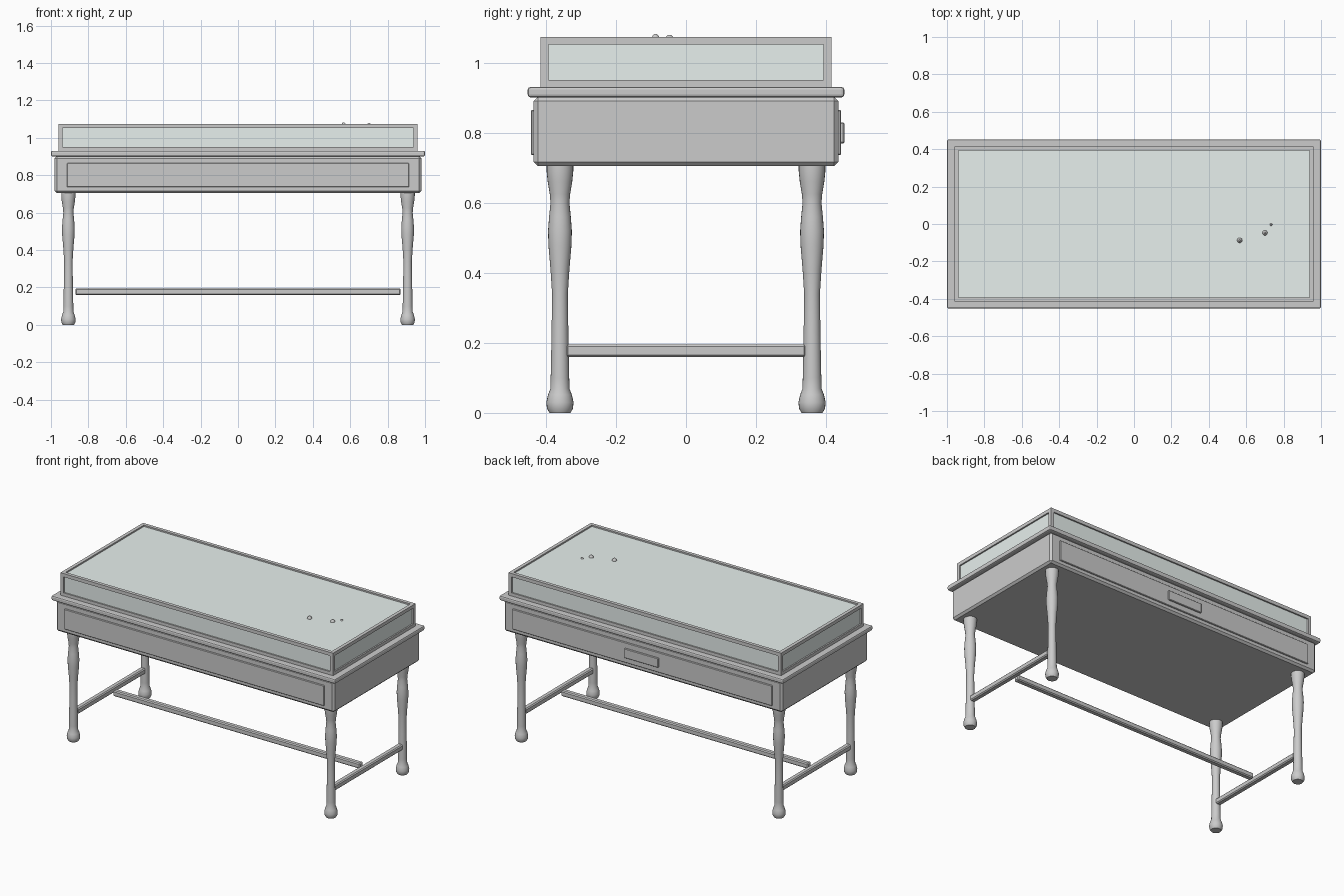
import bpy, bmesh, math
from mathutils import Matrix

if "Cube" in bpy.data.objects:
    bpy.data.objects.remove(bpy.data.objects["Cube"])


def finish(name, bm, mat=None):
    bmesh.ops.recalc_face_normals(bm, faces=bm.faces)
    me = bpy.data.meshes.new(name)
    bm.to_mesh(me)
    bm.free()
    ob = bpy.data.objects.new(name, me)
    bpy.context.collection.objects.link(ob)
    if mat:
        me.materials.append(mat)
    return ob


def box(name, lo, hi, bevel=0.0, segments=1, mat=None):
    bm = bmesh.new()
    size = [b - a for a, b in zip(lo, hi)]
    mid = [(a + b) / 2 for a, b in zip(lo, hi)]
    bmesh.ops.create_cube(bm, size=1, matrix=Matrix.Translation(mid) @ Matrix.Diagonal((*size, 1)))
    if bevel:
        bmesh.ops.bevel(bm, geom=bm.edges[:], offset=bevel, segments=segments,
                        profile=0.5, affect='EDGES')
    return finish(name, bm, mat)


def lathe(name, profile, x, y, sides=24):
    bm = bmesh.new()
    rings = [[bm.verts.new((x + r * math.cos(math.tau * i / sides),
                            y + r * math.sin(math.tau * i / sides), z))
              for i in range(sides)] for r, z in profile]
    for a, b in zip(rings, rings[1:]):
        for i in range(sides):
            j = (i + 1) % sides
            bm.faces.new((a[i], a[j], b[j], b[i])).smooth = True
    bm.faces.new(rings[0][::-1])
    bm.faces.new(rings[-1])
    return finish(name, bm)


glass = bpy.data.materials.new("glass")
glass.diffuse_color = (0.80, 0.87, 0.85, 1)
glass.use_nodes = True
glass.node_tree.nodes["Principled BSDF"].inputs["Base Color"].default_value = glass.diffuse_color

# Cabinet body and moulding
box("apron_box", (-0.98, -0.435, 0.705), (0.98, 0.435, 0.903), 0.012)
box("top_moulding", (-1, -0.452, 0.901), (1, 0.452, 0.931), 0.008, 2)

# Raised long panels, front and back, with a plate on the back
for side, s in (("front", -1), ("back", 1)):
    ya, yb = sorted((s * 0.43, s * 0.443))
    box(side + "_panel", (-0.915, ya, 0.736), (0.915, yb, 0.865), 0.003)
box("back_plate", (-0.12, 0.438, 0.77), (0.12, 0.452, 0.83), 0.003)

# Glass case: rails and posts around a glass body
X, Y, Z0, Z1, T = 0.96, 0.415, 0.929, 1.074, 0.022
for level, za, zb in (("lower", Z0, Z0 + T), ("upper", Z1 - T, Z1)):
    for s in (-1, 1):
        tag = "right" if s > 0 else "left"
        xa, xb = sorted((s * X, s * (X - T)))
        box(f"{level}_{tag}_rail", (xa, -Y, za), (xb, Y, zb))
        tag = "back" if s > 0 else "front"
        ya, yb = sorted((s * Y, s * (Y - T)))
        box(f"{level}_{tag}_rail", (-X + T, ya, za), (X - T, yb, zb))
for sx in (-1, 1):
    for sy in (-1, 1):
        xa, xb = sorted((sx * X, sx * (X - T)))
        ya, yb = sorted((sy * Y, sy * (Y - T)))
        box("corner_post", (xa, ya, Z0 + T), (xb, yb, Z1 - T))
R = 0.009  # glass recess behind the frame
box("glass_case", (-X + R, -Y + R, Z0), (X - R, Y - R, Z1 - R), mat=glass)

# Turned legs
leg = [(0.030, 0), (0.037, 0.012), (0.039, 0.03), (0.034, 0.052), (0.027, 0.07),
       (0.0265, 0.1), (0.025, 0.17), (0.0235, 0.26), (0.0225, 0.34), (0.027, 0.41),
       (0.033, 0.48), (0.034, 0.52), (0.031, 0.56), (0.027, 0.6), (0.029, 0.625),
       (0.035, 0.66), (0.038, 0.69), (0.038, 0.71)]
for sx in (-1, 1):
    for sy in (-1, 1):
        lathe(f"{'front' if sy < 0 else 'back'}_leg", leg, sx * 0.907, sy * 0.36)

# Stretchers between the legs
for sx in (-1, 1):
    c = sx * 0.907
    box("side_stretcher", (c - 0.0175, -0.343, 0.16), (c + 0.0175, 0.343, 0.195), 0.006)
long_bar = box("long_stretcher", (-0.87, -0.0175, 0.16), (0.87, 0.0175, 0.195), 0.006)

# Small tips of displayed pieces showing at the glass top
for x, y, r, top in ((0.565, -0.087, 0.014, 1.082), (0.70, -0.047, 0.014, 1.080),
                     (0.733, -0.003, 0.007, 1.072)):
    lathe("display_tip", [(r, 1.06), (r, 1.068), (r * 0.75, (top + 1.068) / 2),
                          (r * 0.3, top)], x, y, 10)
